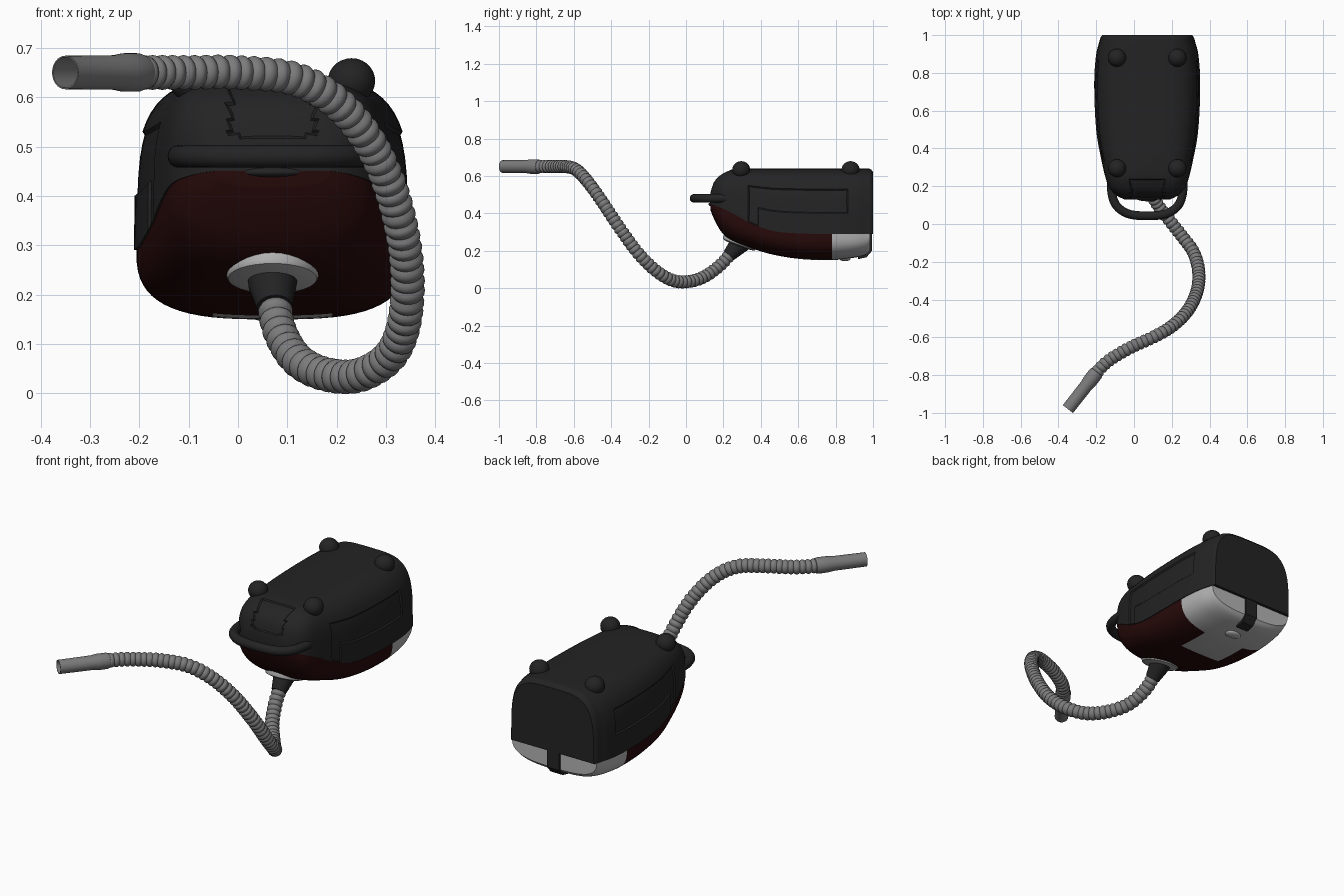
import bpy, bmesh, math
from mathutils import Vector

old = bpy.data.objects.get("Cube")
if old:
    bpy.data.objects.remove(old, do_unlink=True)

CX = 0.07  # centre line of the body


def material(name, rgb):
    m = bpy.data.materials.new(name)
    m.use_nodes = True
    m.diffuse_color = (*rgb, 1)
    m.node_tree.nodes["Principled BSDF"].inputs["Base Color"].default_value = (*rgb, 1)
    return m


BLACK = material("black plastic", (0.017, 0.017, 0.017))
RED = material("dark red plastic", (0.021, 0.003, 0.003))
LIGHT = material("light grey plastic", (0.45, 0.45, 0.45))
GREY = material("hose grey", (0.2, 0.2, 0.2))


def spline(points, n):
    """Smooth curve through tuples of any length."""
    p = [points[0]] + list(points) + [points[-1]]
    out = []
    for a, b, c, d in zip(p, p[1:], p[2:], p[3:]):
        for i in range(n):
            t = i / n
            out.append(tuple(0.5 * (2 * q + (r - o) * t + (2 * o - 5 * q + 4 * r - s) * t * t
                             + (3 * q - o - 3 * r + s) * t ** 3) for o, q, r, s in zip(a, b, c, d)))
    return out + [tuple(points[-1])]


def finish(bm, name, mats, angle=35):
    bmesh.ops.recalc_face_normals(bm, faces=bm.faces)
    me = bpy.data.meshes.new(name)
    bm.to_mesh(me)
    bm.free()
    for m in mats:
        me.materials.append(m)
    ob = bpy.data.objects.new(name, me)
    bpy.context.collection.objects.link(ob)
    bpy.ops.object.select_all(action='DESELECT')
    ob.select_set(True)
    bpy.context.view_layer.objects.active = ob
    bpy.ops.object.shade_smooth_by_angle(angle=math.radians(angle))
    return ob


def loft(rings, caps=True):
    bm = bmesh.new()
    vs = [[bm.verts.new(p) for p in ring] for ring in rings]
    n = len(rings[0])
    for a, b in zip(vs, vs[1:]):
        for i in range(n):
            j = (i + 1) % n
            bm.faces.new((a[i], a[j], b[j], b[i]))
    if caps:
        bm.faces.new(vs[0])
        bm.faces.new(vs[-1])
    bm.normal_update()
    return bm


def tube(path, radii, sides=24, caps=True):
    path = [Vector(p) for p in path]
    rings = []
    for i, p in enumerate(path):
        t = path[min(i + 1, len(path) - 1)] - path[max(i - 1, 0)]
        u = t.cross(Vector((0, 0, 1))).normalized()
        v = u.cross(t).normalized()
        angles = [2 * math.pi * k / sides for k in range(sides)]
        rings.append([p + radii[i] * (u * math.cos(a) + v * math.sin(a)) for a in angles])
    return loft(rings, caps)


def dome(name, at, size, mat):
    bm = bmesh.new()
    bmesh.ops.create_uvsphere(bm, u_segments=24, v_segments=14, radius=1)
    bmesh.ops.scale(bm, vec=size, verts=bm.verts)
    bmesh.ops.translate(bm, vec=at, verts=bm.verts)
    return finish(bm, name, [mat])


# Body stations: y, half width, top, seam, bottom
stations = [
    (0.13, 0.12, 0.51, 0.45, 0.42), (0.15, 0.16, 0.57, 0.443, 0.37),
    (0.19, 0.2, 0.61, 0.428, 0.30), (0.25, 0.222, 0.635, 0.40, 0.25),
    (0.35, 0.245, 0.64, 0.345, 0.213), (0.47, 0.267, 0.64, 0.305, 0.178),
    (0.62, 0.278, 0.64, 0.292, 0.155), (0.78, 0.28, 0.64, 0.29, 0.15),
    (0.9, 0.27, 0.64, 0.29, 0.163), (0.96, 0.255, 0.64, 0.29, 0.178),
    (0.985, 0.248, 0.637, 0.29, 0.2), (1.0, 0.238, 0.622, 0.29, 0.22)]
body = spline(stations, 6)


def section(y, w, z0, z1, power, n=32):
    """Half superellipse from seam height z0 to crown height z1."""
    pts = []
    for i in range(n + 1):
        a = math.pi * i / n
        c, s = math.cos(a), max(math.sin(a), 0)
        pts.append((CX + w * math.copysign(abs(c) ** power, c), y, z0 + (z1 - z0) * s ** power))
    return pts


# Black shell with sunken side panels and front panel
bm = loft([section(y, w, s, t, 0.5) for y, w, t, s, b in body])


def sink(test, depth):
    faces = [f for f in bm.faces if len(f.verts) == 4 and test(f.calc_center_median(), f.normal)]
    if faces:
        bmesh.ops.inset_region(bm, faces=faces, thickness=0.006, depth=depth)


bmesh.ops.recalc_face_normals(bm, faces=bm.faces)
for side in (-1, 1):
    sink(lambda c, n: 0.33 < c.y < 0.86 and 0.38 < c.z < 0.54 and (c.x - CX) * side > 0.15, -0.006)
sink(lambda c, n: c.y < 0.24 and c.z > 0.52 and abs(c.x - CX) < 0.09, -0.006)
finish(bm, "upper_shell", [BLACK])

# Lower hull: red in front, light grey at the rear with a tongue underneath
bm = loft([section(y, w * 0.985, s + 0.008, b, 0.66) for y, w, t, s, b in body if y < 0.986])
for f in bm.faces:
    c = f.calc_center_median()
    tongue = c.y > 0.6 and abs(c.x - CX) < 0.11 and c.z < 0.2
    f.material_index = 1 if c.y > 0.785 or tongue else 0
finish(bm, "lower_hull", [RED, LIGHT])

# Rear latch and small release button
strip = [(0.97, 0.295), (0.995, 0.295), (0.995, 0.2), (0.965, 0.165), (0.92, 0.155),
         (0.92, 0.175), (0.96, 0.19)]
finish(loft([[(CX + dx, y, z) for y, z in strip] for dx in (-0.035, 0.035)]), "rear_latch", [BLACK])
dome("release_button", (CX, 0.85, 0.158), (0.045, 0.03, 0.014), LIGHT)

# Carrying handle and front catch
half = [(0.19, 0.23), (0.187, 0.16), (0.165, 0.1), (0.115, 0.06), (0.05, 0.045)]
loop = [(CX + x, y, 0.48) for x, y in half] + [(CX - x, y, 0.48) for x, y in reversed(half)]
path = spline(loop, 6)
finish(tube(path, [0.023] * len(path), 16), "carrying_handle", [BLACK])
dome("front_catch", (CX, 0.15, 0.448), (0.075, 0.03, 0.013), BLACK)

# Four round feet
for label, y in (("front", 0.295), ("rear", 0.88)):
    for side, dx in (("right", -0.16), ("left", 0.16)):
        dome(label + "_" + side + "_foot", (CX + dx, y, 0.633), (0.048, 0.048, 0.046), BLACK)

# Hose socket collar and rubber cuff
centre = Vector((CX, 0.285, 0.24))
axis = Vector((0, -0.34, -0.94))
steps = [(-0.03, 0.09), (0.0, 0.094), (0.008, 0.09), (0.014, 0.07)]
finish(tube([centre + axis * d for d, r in steps], [r for d, r in steps], 32), "hose_collar", [LIGHT])
finish(tube([(CX, 0.31, 0.255), (CX, 0.27, 0.22), (0.074, 0.23, 0.175)], [0.054, 0.049, 0.036]),
       "hose_cuff", [BLACK])

# Ribbed hose, resampled evenly along its length
route = [(0.073, 0.25, 0.197), (0.083, 0.19, 0.13), (0.12, 0.11, 0.068), (0.18, 0.03, 0.038),
         (0.25, -0.06, 0.038), (0.315, -0.15, 0.085), (0.342, -0.25, 0.18), (0.335, -0.35, 0.315),
         (0.29, -0.45, 0.465), (0.215, -0.53, 0.575), (0.12, -0.59, 0.635), (0.0, -0.645, 0.65),
         (-0.1, -0.7, 0.65), (-0.16, -0.745, 0.65), (-0.205, -0.795, 0.65)]
dense = [Vector(p) for p in spline(route, 60)]
pitch = 0.027
even, travelled = [dense[0]], 0
for a, b in zip(dense, dense[1:]):
    travelled += (b - a).length
    if travelled >= pitch / 5:
        even.append(b)
        travelled -= pitch / 5
rib = (0.029, 0.033, 0.035, 0.035, 0.033)
finish(tube(even, [rib[i % 5] for i in range(len(even))]), "ribbed_hose", [GREY], 50)

# Hollow end pipe with a wider sleeve
start, end = Vector((-0.195, -0.782, 0.65)), Vector((-0.35, -0.98, 0.65))
steps = [(0, 0.03), (0.01, 0.036), (0.06, 0.039), (0.24, 0.039), (0.36, 0.035),
         (1, 0.034), (1.0001, 0.031), (0.3, 0.031)]
rings = []
d = (end - start).normalized()
u, v = d.cross(Vector((0, 0, 1))), Vector((0, 0, 1))
for k, r in steps:
    c = start.lerp(end, k)
    rings.append([c + r * (u * math.cos(i * math.pi / 16) + v * math.sin(i * math.pi / 16))
                  for i in range(32)])
finish(loft(rings), "end_pipe", [GREY])
